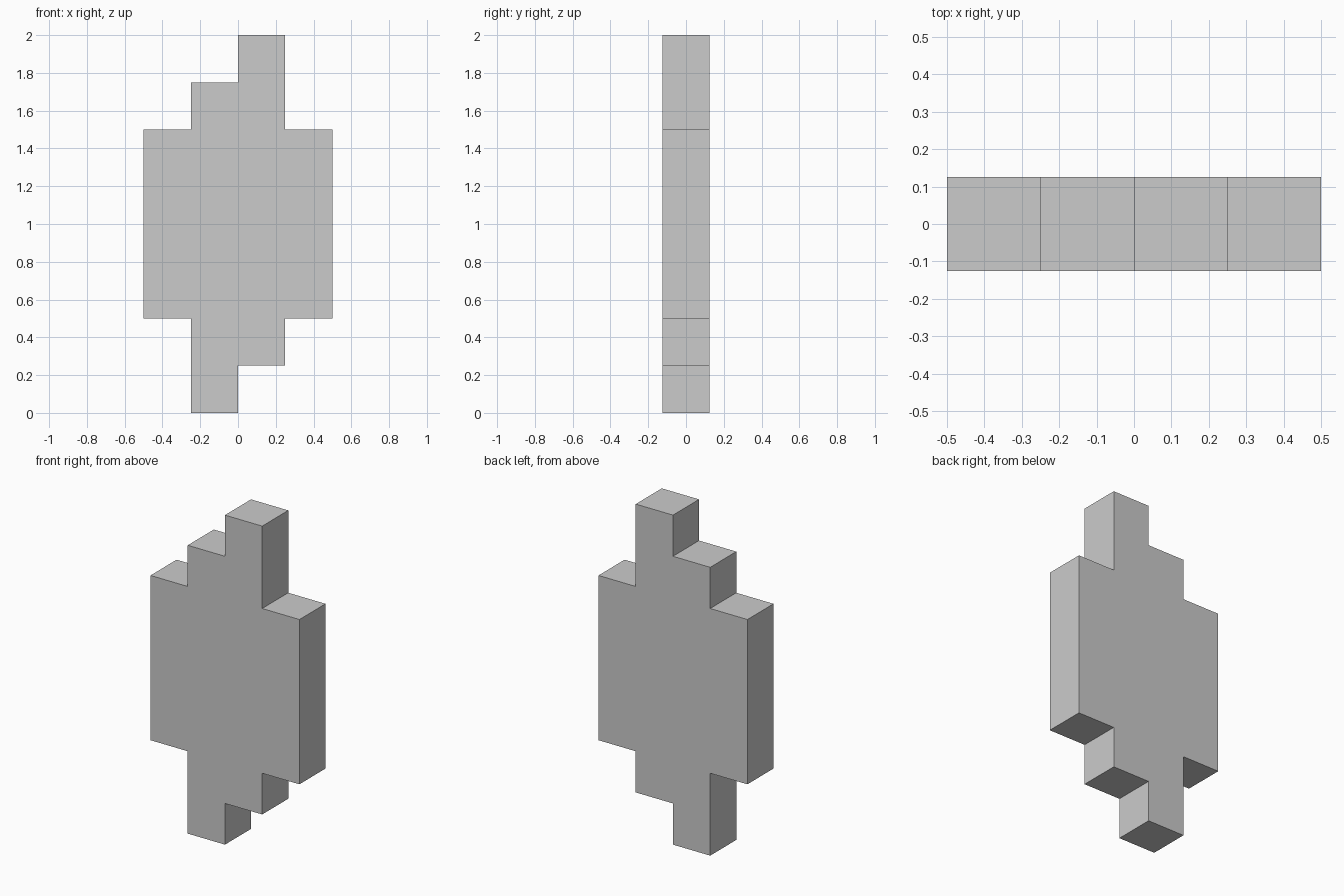
import bpy
import bmesh

if "Cube" in bpy.data.objects:
    bpy.data.objects.remove(bpy.data.objects["Cube"])

HEIGHT = 2.0
DEPTH = 0.25

# Half of the stepped outline (x, z); the other half is it turned 180 degrees
half = [(-0.25, 0), (0, 0), (0, 0.25), (0.25, 0.25),
        (0.25, 0.5), (0.5, 0.5), (0.5, 1.5), (0.25, 1.5)]
outline = half + [(-x, HEIGHT - z) for x, z in half]

# Front face, extruded back to a solid slab
bm = bmesh.new()
front = bm.faces.new([bm.verts.new((x, -DEPTH / 2, z)) for x, z in outline])
back = bmesh.ops.extrude_face_region(bm, geom=[front], use_keep_orig=True)
back_verts = [g for g in back["geom"] if isinstance(g, bmesh.types.BMVert)]
bmesh.ops.translate(bm, vec=(0, DEPTH, 0), verts=back_verts)
bmesh.ops.recalc_face_normals(bm, faces=bm.faces)

mesh = bpy.data.meshes.new("stepped_slab")
bm.to_mesh(mesh)
bm.free()
slab = bpy.data.objects.new("stepped_slab", mesh)
bpy.context.collection.objects.link(slab)
